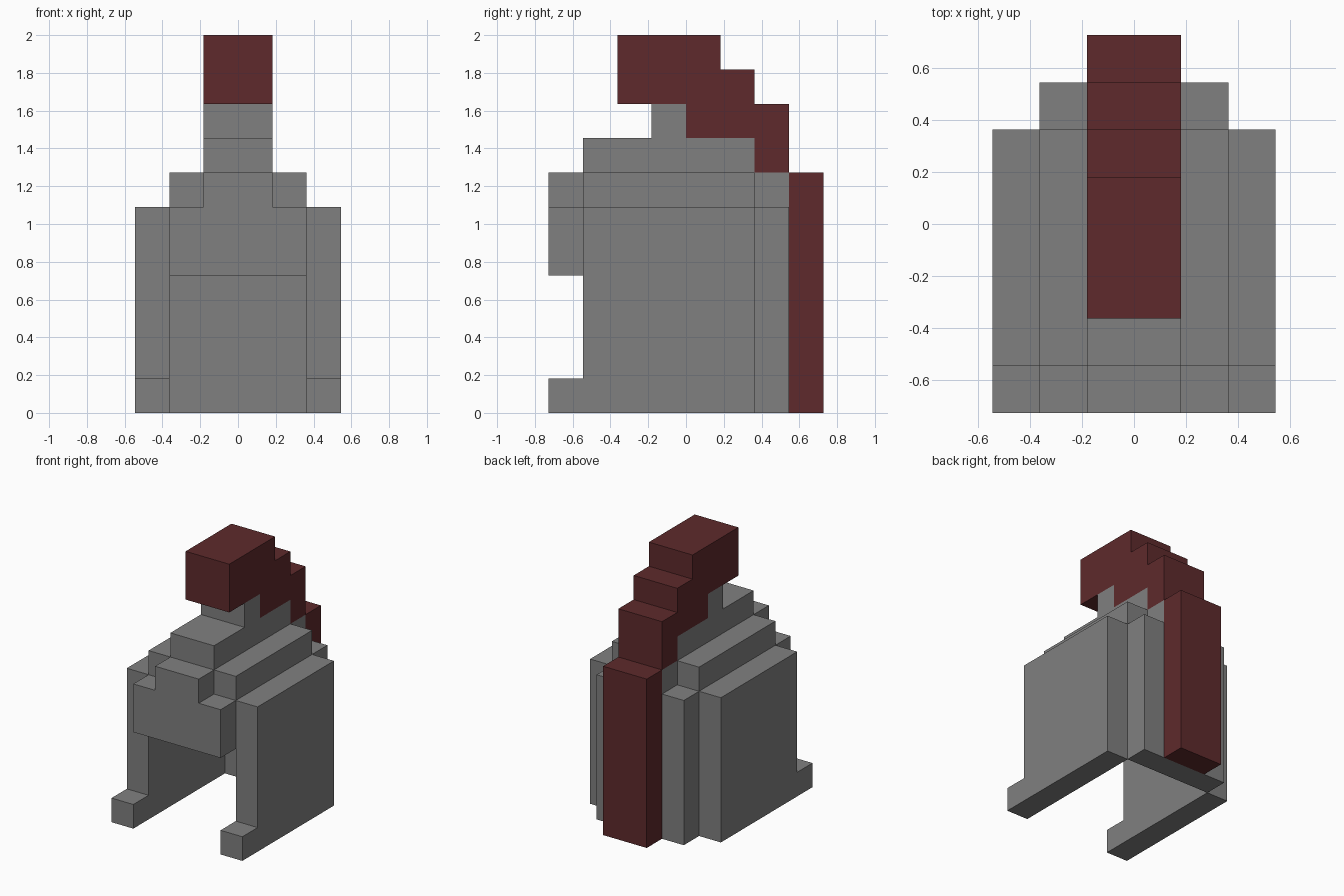
import bpy, bmesh
from mathutils import Vector

if "Cube" in bpy.data.objects:
    bpy.data.objects.remove(bpy.data.objects["Cube"])

U = 2 / 11  # one block


def material(name, rgb):
    m = bpy.data.materials.new(name)
    m.diffuse_color = (*rgb, 1)
    m.use_nodes = True
    m.node_tree.nodes["Principled BSDF"].inputs["Base Color"].default_value = m.diffuse_color
    return m


STEEL = material("steel grey", (0.216, 0.216, 0.216))
RED = material("dark red", (0.112, 0.023, 0.025))


def extrude(name, profile, axis, lo, hi, mat):
    """Extrude a (side, z) profile in block units along x or y."""
    bm = bmesh.new()
    place = (lambda a, z: (lo, a, z)) if axis == "x" else (lambda a, z: (a, lo, z))
    step = Vector((hi - lo, 0, 0)) if axis == "x" else Vector((0, hi - lo, 0))
    face = bm.faces.new([bm.verts.new(Vector(place(a, z)) * U) for a, z in profile])
    ext = bmesh.ops.extrude_face_region(bm, geom=[face], use_keep_orig=True)
    verts = [g for g in ext["geom"] if isinstance(g, bmesh.types.BMVert)]
    bmesh.ops.translate(bm, verts=verts, vec=step * U)
    bmesh.ops.recalc_face_normals(bm, faces=bm.faces)
    mesh = bpy.data.meshes.new(name)
    bm.to_mesh(mesh)
    bm.free()
    mesh.materials.append(mat)
    ob = bpy.data.objects.new(name, mesh)
    bpy.context.collection.objects.link(ob)
    return ob


def rect(a0, a1, z0, z1):
    return [(a0, z0), (a1, z0), (a1, z1), (a0, z1)]


def stepped(bottom):
    """Wall outline with a raised middle."""
    return [(-2, bottom), (2, bottom), (2, 6), (1, 6),
            (1, 7), (-1, 7), (-1, 6), (-2, 6)]


# Side plates with forward toes, and the shoulder strips of the dome
cheek = [(-4, 0), (2, 0), (2, 6), (-3, 6), (-3, 1), (-4, 1)]
for side, s in (("left", -1), ("right", 1)):
    extrude(side + "_cheek_plate", cheek, "x", 2 * s, 3 * s, STEEL)
    extrude(side + "_dome_strip", rect(-3, 2, 6, 7), "x", s, 2 * s, STEEL)

# Brow plate in front, full wall behind
extrude("brow_plate", stepped(4), "y", -4, -3, STEEL)
extrude("back_wall", stepped(0), "y", 2, 3, STEEL)

# Top of the dome with the crest post
extrude("dome_top", [(-3, 7), (2, 7), (2, 8), (0, 8), (0, 9), (-1, 9), (-1, 8), (-3, 8)],
        "x", -1, 1, STEEL)

# Plume: stepped crest and hanging tail
crest = [(-2, 9), (0, 9), (0, 8), (2, 8), (2, 7), (3, 7),
         (3, 9), (2, 9), (2, 10), (1, 10), (1, 11), (-2, 11)]
extrude("plume_crest", crest, "x", -1, 1, RED)
extrude("plume_tail", rect(3, 4, 0, 7), "x", -1, 1, RED)
